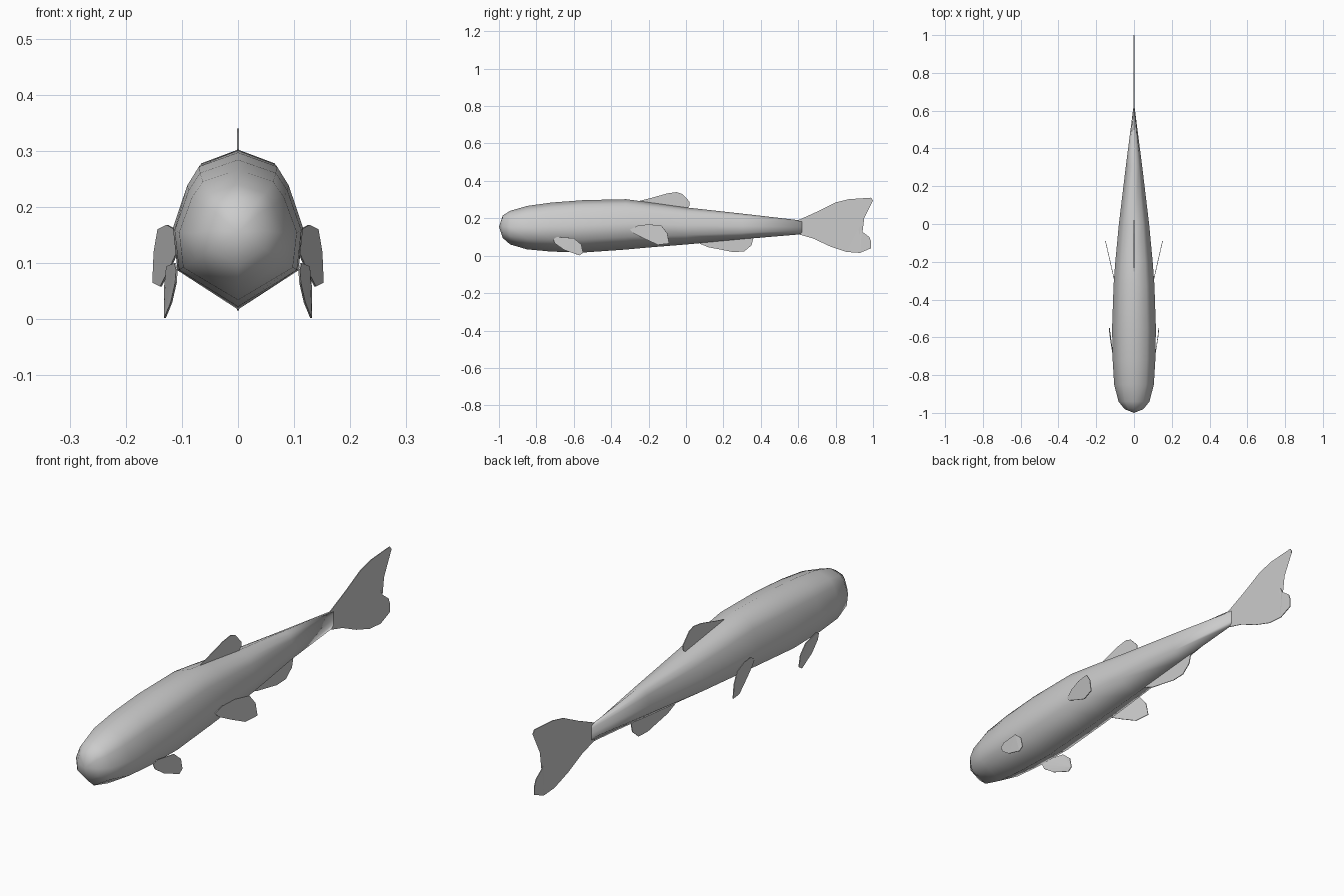
import bpy, bmesh


def finish(name, bm, angle=None):
    bmesh.ops.recalc_face_normals(bm, faces=bm.faces)
    me = bpy.data.meshes.new(name)
    bm.to_mesh(me)
    bm.free()
    ob = bpy.data.objects.new(name, me)
    bpy.context.collection.objects.link(ob)
    for p in me.polygons:
        p.use_smooth = angle is None
    return ob


def fin(name, outline, place, thickness=0.003):
    """Thin fin from a (y, z) outline; place(y) gives its x."""
    bm = bmesh.new()
    face = bm.faces.new([bm.verts.new((place(y), y, z)) for y, z in outline])
    bmesh.ops.triangulate(bm, faces=[face])
    ob = finish(name, bm, angle=30)
    mod = ob.modifiers.new("thickness", 'SOLIDIFY')
    mod.thickness = thickness
    mod.offset = 0
    return ob


# Body: one cross-section lofted through stations (y, half width, bottom, top)
half = [(0, 1), (0.60, 0.91), (0.78, 0.79), (1, 0.52), (0.93, 0.25), (0, 0)]
section = half + [(-u, v) for u, v in half[-2:0:-1]]
stations = [
    (-0.98, 0.050, 0.095, 0.215), (-0.94, 0.082, 0.060, 0.240),
    (-0.85, 0.105, 0.034, 0.266), (-0.72, 0.113, 0.022, 0.284),
    (-0.55, 0.116, 0.017, 0.297), (-0.32, 0.108, 0.033, 0.302),
    (-0.20, 0.099, 0.044, 0.286), (0.00, 0.080, 0.060, 0.258),
    (0.30, 0.044, 0.088, 0.225), (0.62, 0.003, 0.115, 0.188),
]
bm = bmesh.new()
rings = [[bm.verts.new((u * w, y, lo + v * (hi - lo))) for u, v in section]
         for y, w, lo, hi in stations]
n = len(section)
for a, b in zip(rings, rings[1:]):
    for i in range(n):
        bm.faces.new((a[i], a[(i + 1) % n], b[(i + 1) % n], b[i]))
nose = bm.verts.new((0, -1.0, 0.155))
for i in range(n):
    bm.faces.new((nose, rings[0][i], rings[0][(i + 1) % n]))
bm.faces.new(rings[-1])
finish("body", bm)

# Fins on the centre line
centre = lambda y: 0.0
fin("tail_fin", [
    (0.60, 0.190), (0.70, 0.235), (0.80, 0.285), (0.87, 0.302), (0.99, 0.310),
    (1.00, 0.295), (0.96, 0.260), (0.93, 0.205), (0.922, 0.165), (0.94, 0.130),
    (0.98, 0.100), (0.99, 0.075), (0.99, 0.040), (0.93, 0.015), (0.86, 0.020),
    (0.77, 0.050), (0.68, 0.092), (0.60, 0.115)], centre)
fin("dorsal_fin", [
    (-0.28, 0.285), (-0.20, 0.305), (-0.10, 0.333), (-0.05, 0.340),
    (-0.02, 0.330), (0.02, 0.288), (0.02, 0.268), (0.00, 0.250),
    (-0.10, 0.255)], centre)
fin("anal_fin", [
    (0.07, 0.066), (0.12, 0.045), (0.20, 0.030), (0.25, 0.020), (0.31, 0.022),
    (0.35, 0.055), (0.36, 0.095), (0.20, 0.090)], centre)

# Paired side fins, angled away from the body
front_outline = [
    (-0.71, 0.088), (-0.69, 0.100), (-0.60, 0.094), (-0.56, 0.060),
    (-0.55, 0.015), (-0.57, 0.002), (-0.65, 0.030), (-0.70, 0.065)]
rear_outline = [
    (-0.30, 0.140), (-0.26, 0.160), (-0.20, 0.168), (-0.13, 0.160),
    (-0.10, 0.120), (-0.09, 0.065), (-0.15, 0.058), (-0.22, 0.090),
    (-0.28, 0.120)]
for side, s in (("left", -1), ("right", 1)):
    fin("front_fin_" + side, front_outline,
        lambda y: s * min(0.130, 0.109 + (y + 0.71) * 0.16))
    fin("rear_fin_" + side, rear_outline,
        lambda y: s * (0.103 + (y + 0.30) * 0.23))
